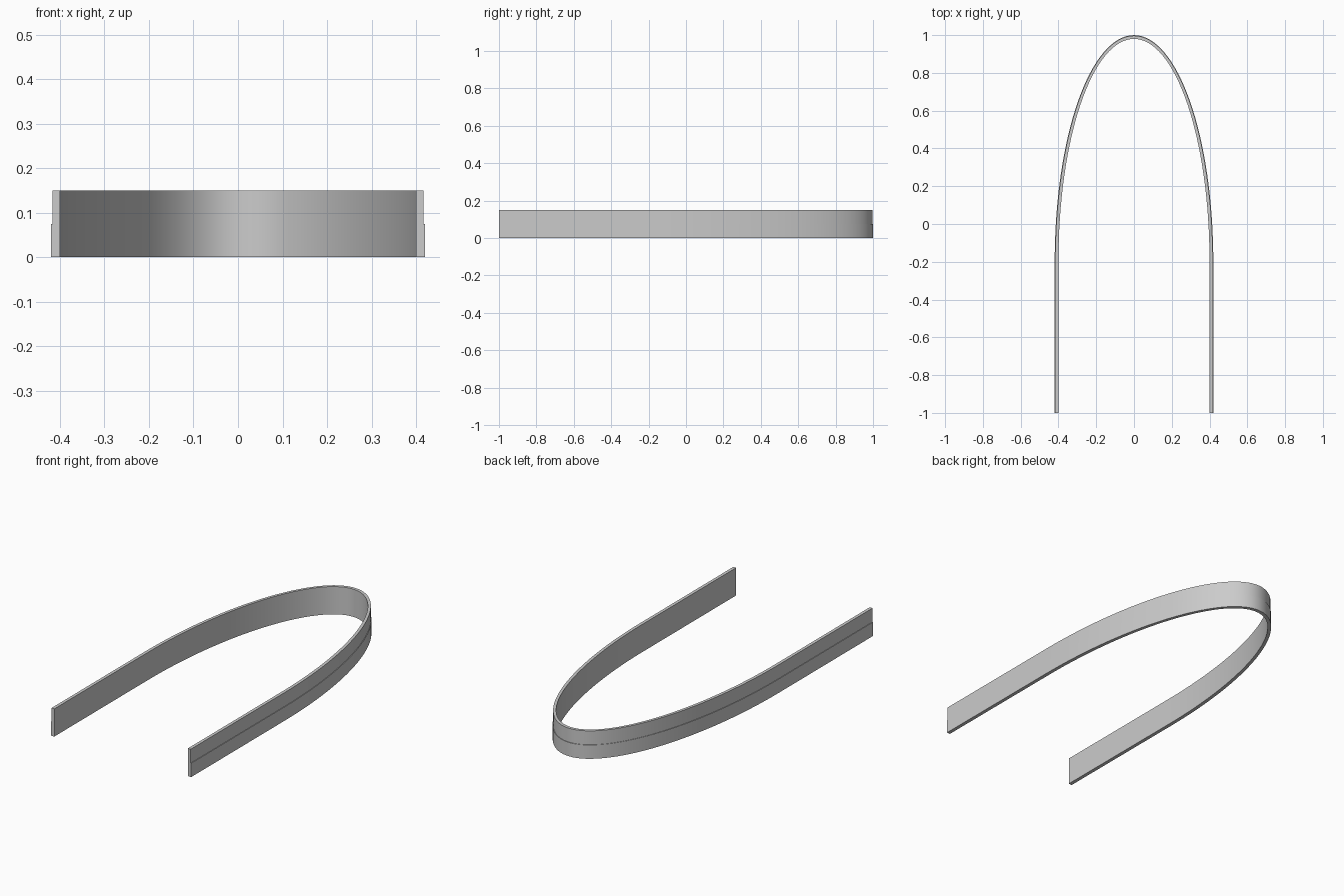
import bpy, bmesh, math

cube = bpy.data.objects.get("Cube")
if cube:
    bpy.data.objects.remove(cube, do_unlink=True)

BACK, FRONT, BEND = 1.0, -1.0, -0.2   # back tip, leg ends, start of the bend
HALF_WIDTH = 0.42
SEGMENTS = 64

# Cross-section: (inset from the outer wall, height), with a small step halfway up
SECTION = [(0, 0), (0, 0.075), (0.003, 0.075), (0.003, 0.15), (0.02, 0.15), (0.02, 0)]


def outline(inset):
    """U-shaped path: straight leg, half ellipse, straight leg."""
    a, b = HALF_WIDTH - inset, BACK - BEND - inset
    arc = [(a * math.cos(math.pi * i / SEGMENTS),
            BEND + b * math.sin(math.pi * i / SEGMENTS)) for i in range(SEGMENTS + 1)]
    return [(a, FRONT)] + arc + [(-a, FRONT)]


# Sweep the section along the path
bm = bmesh.new()
rails = [[bm.verts.new((x, y, z)) for x, y in outline(inset)] for inset, z in SECTION]
for k, rail in enumerate(rails):
    following = rails[(k + 1) % len(rails)]
    for i in range(len(rail) - 1):
        bm.faces.new((rail[i], rail[i + 1], following[i + 1], following[i]))

# Close the two leg ends
for end in (0, -1):
    bm.faces.new([rail[end] for rail in rails])
bmesh.ops.recalc_face_normals(bm, faces=bm.faces)

mesh = bpy.data.meshes.new("curved_band")
bm.to_mesh(mesh)
bm.free()
band = bpy.data.objects.new("curved_band", mesh)
bpy.context.collection.objects.link(band)

# Plain grey finish
grey = bpy.data.materials.new("light_grey")
grey.use_nodes = True
colour = (0.6, 0.6, 0.6, 1)
grey.diffuse_color = colour
grey.node_tree.nodes["Principled BSDF"].inputs["Base Color"].default_value = colour
mesh.materials.append(grey)

# Smooth walls with crisp rims
bpy.ops.object.select_all(action='DESELECT')
band.select_set(True)
bpy.context.view_layer.objects.active = band
bpy.ops.object.shade_smooth_by_angle(angle=math.radians(30))
